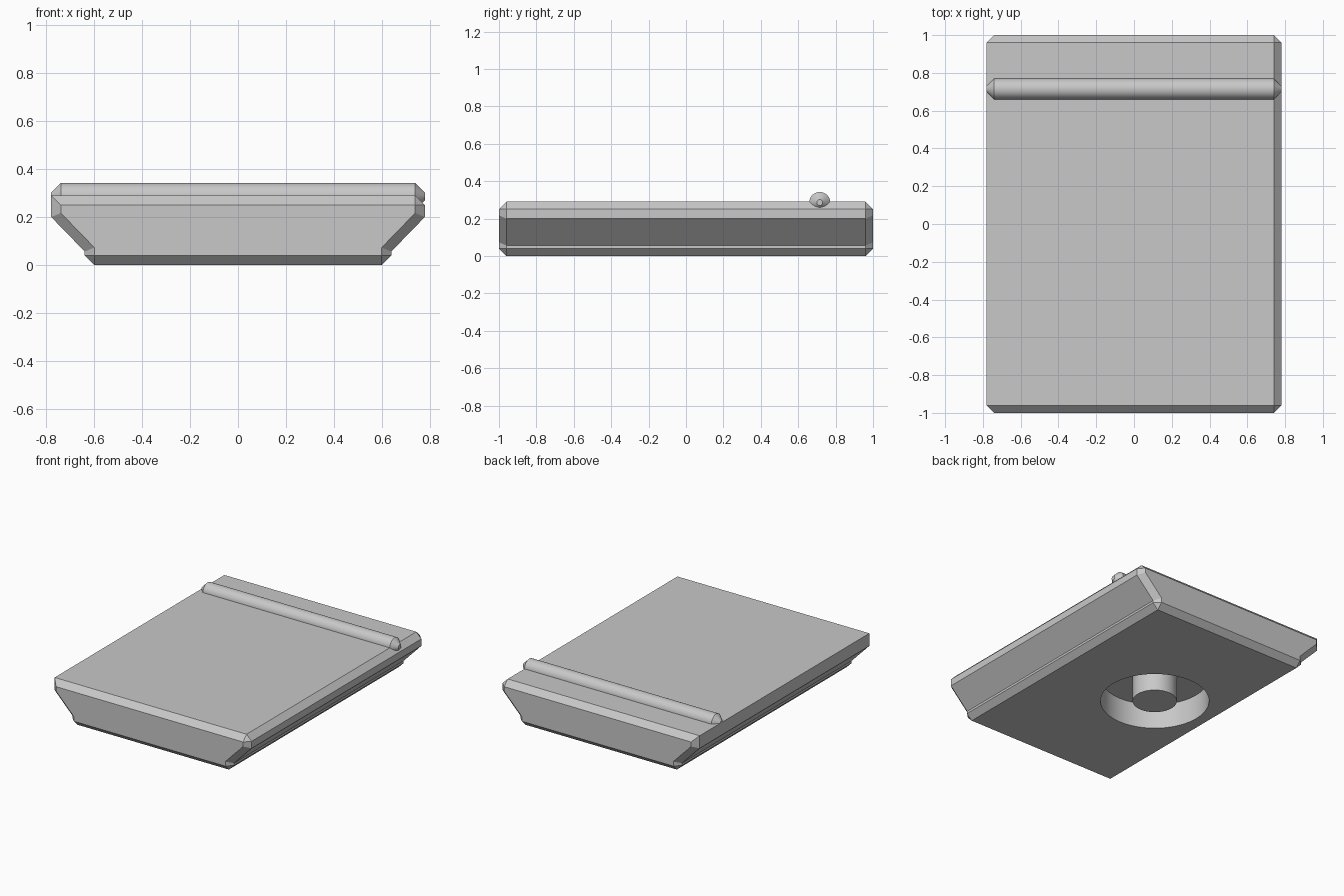
import bpy
import bmesh
from math import sin, cos, tau
from mathutils import Matrix

cube = bpy.data.objects.get("Cube")
if cube:
    bpy.data.objects.remove(cube, do_unlink=True)

grey = bpy.data.materials.new("light_grey")
grey.use_nodes = True
colour = (0.58, 0.58, 0.58, 1)
grey.diffuse_color = colour
grey.node_tree.nodes["Principled BSDF"].inputs["Base Color"].default_value = colour


def loft(name, rings, loop=False):
    """Skin a run of equal-length rings, capping the ends unless it loops."""
    bm = bmesh.new()
    rows = [[bm.verts.new(p) for p in ring] for ring in rings]
    n = len(rows[0])
    pairs = list(zip(rows, rows[1:]))
    if loop:
        pairs.append((rows[-1], rows[0]))
    else:
        bm.faces.new(rows[0])
        bm.faces.new(rows[-1])
    for a, b in pairs:
        for i in range(n):
            j = (i + 1) % n
            bm.faces.new((a[i], a[j], b[j], b[i]))
    bmesh.ops.remove_doubles(bm, verts=bm.verts, dist=0.0005)
    bmesh.ops.recalc_face_normals(bm, faces=bm.faces)
    mesh = bpy.data.meshes.new(name)
    bm.to_mesh(mesh)
    bm.free()
    mesh.materials.append(grey)
    obj = bpy.data.objects.new(name, mesh)
    bpy.context.collection.objects.link(obj)
    return obj


def circle(radius, height, sides=64):
    return [(radius * cos(tau * i / sides), radius * sin(tau * i / sides), height)
            for i in range(sides)]


def select(obj):
    bpy.ops.object.select_all(action="DESELECT")
    obj.select_set(True)
    bpy.context.view_layer.objects.active = obj


# Sliding plate: dovetail cross-section with chamfered ends, sharp on its top right edge
flank = [(0.60, 0), (0.64, 0.04), (0.64, 0.056), (0.78, 0.20)]
end_flank = [(0.60, 0.04), (0.60, 0.04), (0.60, 0.073), (0.74, 0.217)]


def section(side, top):
    return side + top + [(-x, z) for x, z in reversed(side)]


body = section(flank, [(0.78, 0.25), (0.74, 0.29), (-0.78, 0.29)])
end = section(end_flank, [(0.74, 0.25), (0.74, 0.25), (-0.74, 0.25)])
stations = [(-1, end), (-0.96, body), (0.96, body), (1, end)]
plate = loft("sliding_plate", [[(x, y, z) for x, z in s] for y, s in stations])

# Round groove underneath, leaving a post in the middle
depth = 0.18
cutter = loft("groove_cutter", [circle(0.147, -0.1), circle(0.36, -0.1),
                                circle(0.36, depth), circle(0.147, depth)], loop=True)
cutter.location = (-0.163, 0.02, 0)
cutter.hide_render = True
cut = plate.modifiers.new("groove", "BOOLEAN")
cut.operation = "DIFFERENCE"
cut.solver = "EXACT"
cut.object = cutter
select(plate)
bpy.ops.object.modifier_apply(modifier=cut.name)
bpy.data.objects.remove(cutter, do_unlink=True)

# Grip bar across the top, with tapered ends
bar = loft("grip_bar", [circle(r, h) for r, h in
                        [(0.016, -0.78), (0.056, -0.74), (0.056, 0.74), (0.016, 0.78)]])
bar.data.transform(Matrix.Translation((0, 0.715, 0.286)) @ Matrix.Rotation(tau / 4, 4, "Y"))

for obj in (plate, bar):
    select(obj)
    bpy.ops.object.shade_smooth_by_angle()
